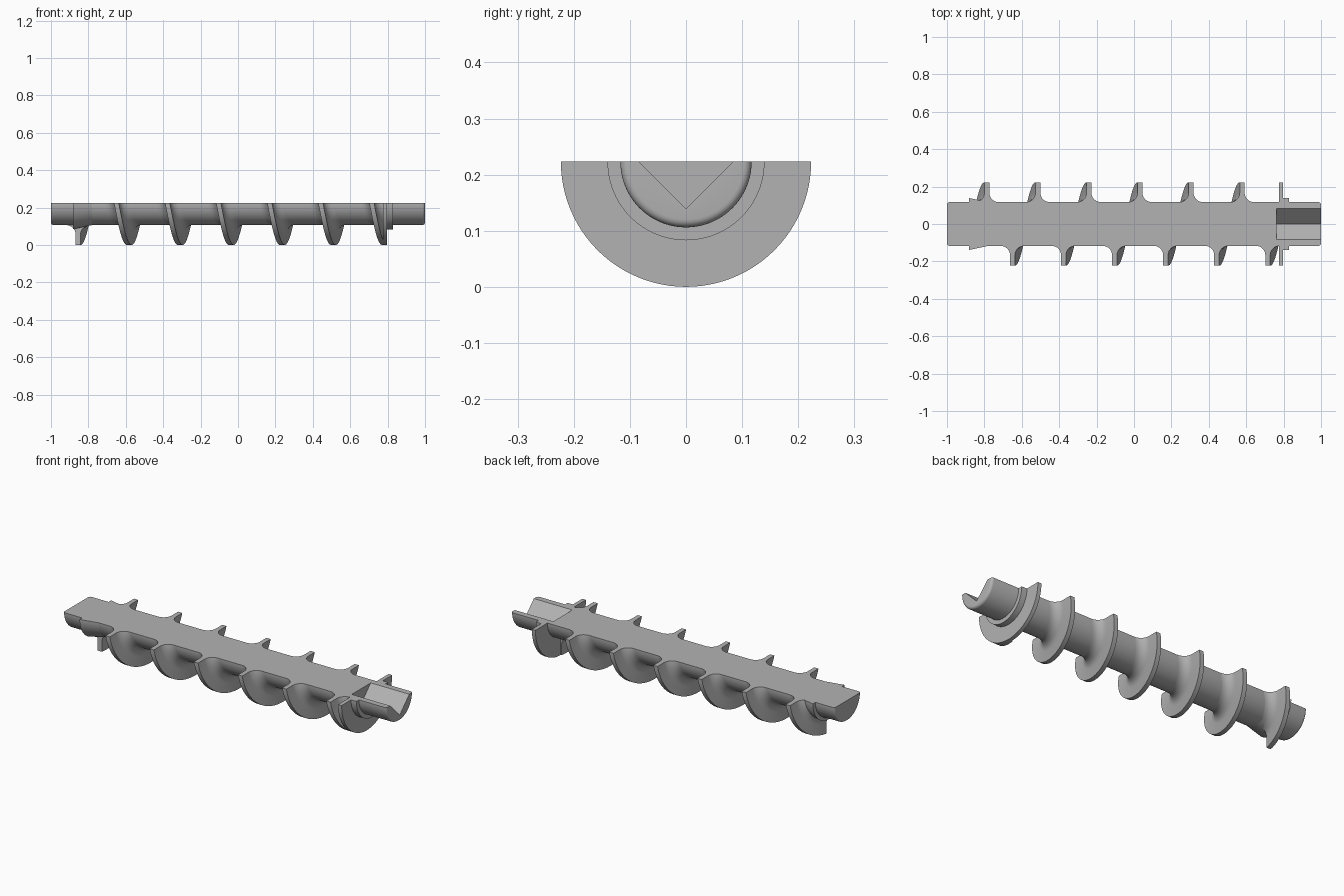
import bpy
import bmesh
from math import pi, sin, cos

cube = bpy.data.objects.get("Cube")
if cube:
    bpy.data.objects.remove(cube, do_unlink=True)

OUTER = 0.223      # flight radius, also the height of the cut plane
SHAFT = 0.117
PITCH = 0.273
FLANGE_X = 0.775

steel = bpy.data.materials.new("grey steel")
steel.use_nodes = True
steel.diffuse_color = (0.45, 0.45, 0.45, 1)
steel.node_tree.nodes["Principled BSDF"].inputs["Base Color"].default_value = steel.diffuse_color


def arc(cx, cr, radius, start, end, steps):
    """Points of an arc in the (x, radius) plane."""
    angles = [start + (end - start) * i / steps for i in range(steps + 1)]
    return [(cx + radius * cos(a), cr + radius * sin(a)) for a in angles]


def smooth(obj):
    bpy.ops.object.select_all(action="DESELECT")
    obj.select_set(True)
    bpy.context.view_layer.objects.active = obj
    bpy.ops.object.shade_smooth_by_angle()


def sweep(name, profile, start=0.0, end=pi, pitch=0.0, limit=1.0):
    """Sweep a closed (x, radius) profile under the cut plane, from -y round to +y."""
    bm = bmesh.new()
    steps = max(2, round(48 * (end - start) / pi))
    rings = []
    for i in range(steps + 1):
        a = start + (end - start) * i / steps
        rings.append([bm.verts.new((min(x + pitch * a / (2 * pi), limit),
                                    -r * cos(a), OUTER - r * sin(a)))
                      for x, r in profile])
    n = len(profile)
    for a, b in zip(rings, rings[1:]):
        for j in range(n):
            k = (j + 1) % n
            bm.faces.new((a[j], a[k], b[k], b[j]))
    bm.faces.new(rings[0])
    bm.faces.new(rings[-1][::-1])
    bmesh.ops.remove_doubles(bm, verts=bm.verts, dist=1e-5)
    bmesh.ops.recalc_face_normals(bm, faces=bm.faces)
    mesh = bpy.data.meshes.new(name)
    bm.to_mesh(mesh)
    bm.free()
    mesh.materials.append(steel)
    obj = bpy.data.objects.new(name, mesh)
    bpy.context.collection.objects.link(obj)
    smooth(obj)
    return obj


# Half shaft with rounded ends
edge = 0.014
shaft = sweep("shaft", [(-1, 0)]
              + arc(-1 + edge, SHAFT - edge, edge, pi, pi / 2, 5)
              + arc(1 - edge, SHAFT - edge, edge, pi / 2, 0, 5)
              + [(1, 0)])

# Square drive socket, cut corner-down into the +x end
bpy.ops.mesh.primitive_cone_add(vertices=4, radius1=0.084, radius2=0.084, depth=0.4,
                                location=(0.962, 0, OUTER), rotation=(0, pi / 2, 0))
cutter = bpy.context.object
cutter.name = "socket_cutter"
cutter.hide_render = True
cutter.data.materials.append(steel)
cut = shaft.modifiers.new("socket", "BOOLEAN")
cut.operation = "DIFFERENCE"
cut.solver = "EXACT"
cut.object = cutter
bpy.context.view_layer.objects.active = shaft
bpy.ops.object.modifier_apply(modifier=cut.name)
bpy.data.objects.remove(cutter, do_unlink=True)
smooth(shaft)

# Flange, collar and tapered shoulder
inner = SHAFT - 0.003
sweep("flange", [(FLANGE_X, inner), (FLANGE_X, OUTER), (0.797, OUTER), (0.797, inner)])
sweep("collar", [(0.79, inner), (0.79, 0.14), (0.83, 0.14), (0.83, inner)])
sweep("shoulder", [(-0.882, inner), (-0.882, 0.139), (-0.78, SHAFT), (-0.78, inner)])

# Screw flights: thin blades with filleted roots, one half turn each
half, fillet = 0.013, 0.05
side = half + fillet
blade = ([(-side, inner)]
         + arc(-side, SHAFT + fillet, fillet, -pi / 2, 0, 8)
         + [(-half, OUTER), (half, OUTER)]
         + arc(side, SHAFT + fillet, fillet, pi, 1.5 * pi, 8)
         + [(side, inner)])
for turn in range(-1, 6):
    x0 = -0.65 + PITCH * turn
    sweep(f"flight_{turn + 2}", [(x + x0, r) for x, r in blade],
          start=pi / 2 if turn == -1 else 0,
          end=pi / 2 if turn == 5 else pi,
          pitch=PITCH, limit=0.79)
